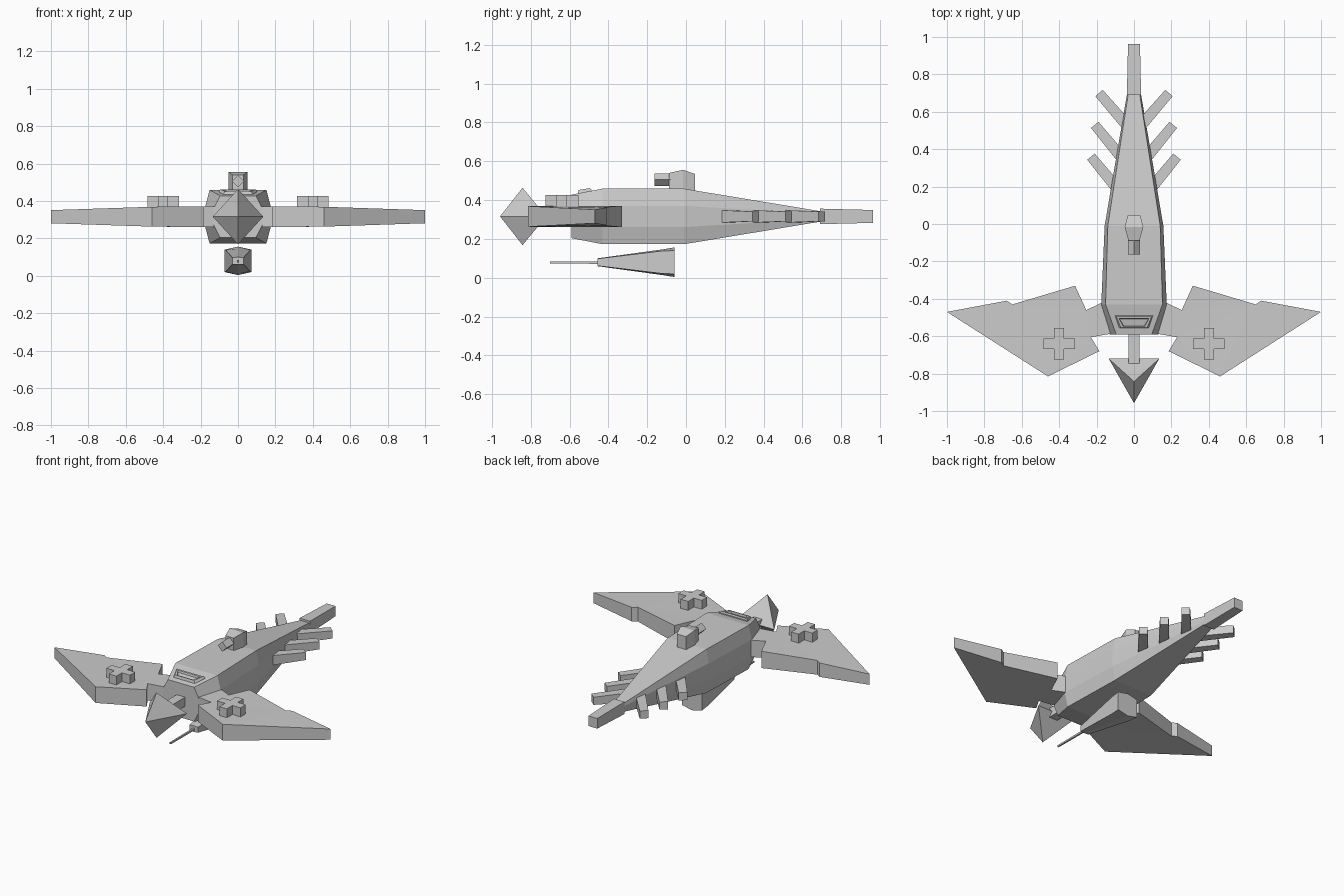
import bpy, bmesh, math
from mathutils import Vector

if "Cube" in bpy.data.objects:
    bpy.data.objects.remove(bpy.data.objects["Cube"])

ZC = 0.316  # height of the centre line


def make(name, verts, faces):
    bm = bmesh.new()
    vs = [bm.verts.new(v) for v in verts]
    for f in faces:
        bm.faces.new([vs[i] for i in f])
    bmesh.ops.recalc_face_normals(bm, faces=bm.faces)
    bmesh.ops.triangulate(bm, faces=[f for f in bm.faces if len(f.verts) > 4])
    me = bpy.data.meshes.new(name)
    bm.to_mesh(me)
    bm.free()
    ob = bpy.data.objects.new(name, me)
    bpy.context.collection.objects.link(ob)
    return ob


def loft(name, rings):
    """Skin equal-length closed rings and cap both ends."""
    n, m = len(rings[0]), len(rings)
    faces = [tuple(range(n)), tuple(range((m - 1) * n, m * n))]
    for r in range(m - 1):
        for i in range(n):
            j = (i + 1) % n
            faces.append((r * n + i, r * n + j, (r + 1) * n + j, (r + 1) * n + i))
    return make(name, [p for ring in rings for p in ring], faces)


def bar(name, a, b, wa, ha, wb, hb):
    """Rectangular bar from a to b with half sizes at each end."""
    a, b = Vector(a), Vector(b)
    d = (b - a).normalized()
    side = d.cross(Vector((0, 0, 1)))
    up = Vector((0, 0, 1))
    corners = ((-1, -1), (1, -1), (1, 1), (-1, 1))
    return loft(name, [[p + side * w * s + up * h * t for s, t in corners]
                       for p, w, h in ((a, wa, ha), (b, wb, hb))])


def mirror(ob):
    m = ob.modifiers.new("mirror", 'MIRROR')
    m.use_axis[0] = True
    return ob


# Hull: eight-sided sections (y, top half width, mid half width, half height, side band half height)
def hull_ring(y, tw, mw, h, band):
    right = [(tw, -h), (mw, -band), (mw, band), (tw, h)]
    return [(x, y, ZC + z) for x, z in right] + [(-x, y, ZC + z) for x, z in reversed(right)]


loft("hull", [hull_ring(*s) for s in (
    (-0.59, 0.095, 0.13, 0.112, 0.045),
    (-0.43, 0.152, 0.175, 0.143, 0.055),
    (-0.01, 0.140, 0.157, 0.143, 0.055),
    (0.71, 0.028, 0.035, 0.024, 0.012))])

# Tail boom
bar("tail_boom", (0, 0.69, ZC), (0, 0.963, ZC), 0.038, 0.04, 0.032, 0.033)

# Wings: thickness tapers from root to tip
outline = [(0.0, -0.43), (0.17, -0.42), (0.255, -0.46), (0.315, -0.33), (0.65, -0.43),
           (0.68, -0.41), (1.0, -0.47), (0.46, -0.815), (0.185, -0.68), (0.23, -0.605),
           (0.13, -0.588), (0.0, -0.588)]


def thick(x):
    return 0.055 - 0.02 * max(0, (x - 0.4) / 0.6)


mirror(loft("wing", [[(x, y, ZC + s * thick(x)) for x, y in outline] for s in (-1, 1)]))

# Raised crosses on the wings
L, W = 0.085, 0.027
cross = [(-W, -L), (W, -L), (W, -W), (L, -W), (L, W), (W, W),
         (W, L), (-W, L), (-W, W), (-L, W), (-L, -W), (-W, -W)]
mirror(loft("wing_cross", [[(0.4 + x, -0.64 + y, z) for x, y in cross] for z in (0.35, 0.427)]))

# Swept tail spines, three per side
for i, (root, tip) in enumerate((((0.04, 0.53), (0.187, 0.70)),
                                 ((0.07, 0.36), (0.21, 0.53)),
                                 ((0.09, 0.19), (0.23, 0.36)))):
    mirror(bar(f"tail_spine_{i + 1}", (*root, ZC), (*tip, ZC), 0.03, 0.032, 0.026, 0.025))

# Neck and pointed prow
bar("neck", (0, -0.55, ZC), (0, -0.78, ZC), 0.03, 0.03, 0.03, 0.03)
make("prow", [(0, -0.958, ZC), (0.135, -0.72, ZC), (-0.135, -0.72, ZC),
              (0, -0.842, 0.464), (0, -0.842, 0.168)],
     [(0, 1, 3), (0, 3, 2), (0, 4, 1), (0, 2, 4), (1, 2, 3), (1, 4, 2)])

# Bridge window: raised trapezoid with a sunken panel
def window_ring(inset, zf, zb):
    f, b = 0.078 - inset * 1.3, 0.102 - inset * 1.3
    yf, yb = -0.557 + inset * 0.6, -0.488 - inset
    return [(-f, yf, zf), (f, yf, zf), (b, yb, zb), (-b, yb, zb)]


loft("bridge_window", [window_ring(0, 0.41, 0.42), window_ring(0, 0.435, 0.455),
                       window_ring(0.006, 0.452, 0.462), window_ring(0.016, 0.452, 0.46),
                       window_ring(0.019, 0.438, 0.447)])

# Dorsal turret with a square barrel set on its corner
def turret_ring(y, w, zt):
    return [(-w, y, 0.45), (w, y, 0.45), (w, y, zt), (-w, y, zt)]


loft("turret", [turret_ring(-0.087, 0.03, 0.54), turret_ring(-0.015, 0.05, 0.556),
                turret_ring(0.047, 0.033, 0.535)])
r = 0.032
loft("turret_barrel", [[(r, y, 0.505), (0, y, 0.505 + r), (-r, y, 0.505), (0, y, 0.505 - r)]
                       for y in (-0.163, -0.06)])

# Underslung gun pod and barrel
def pod_ring(y, w, h, ridge):
    return [(x, y, 0.08 + z) for x, z in ((0, -h), (w, ridge - h), (w, h - ridge),
                                          (0, h), (-w, h - ridge), (-w, ridge - h))]


loft("gun_pod", [pod_ring(-0.457, 0.03, 0.02, 0.002), pod_ring(-0.123, 0.066, 0.066, 0.008),
                 pod_ring(-0.06, 0.072, 0.076, 0.016)])
bar("gun_barrel", (0, -0.44, 0.078), (0, -0.70, 0.078), 0.006, 0.006, 0.005, 0.005)
